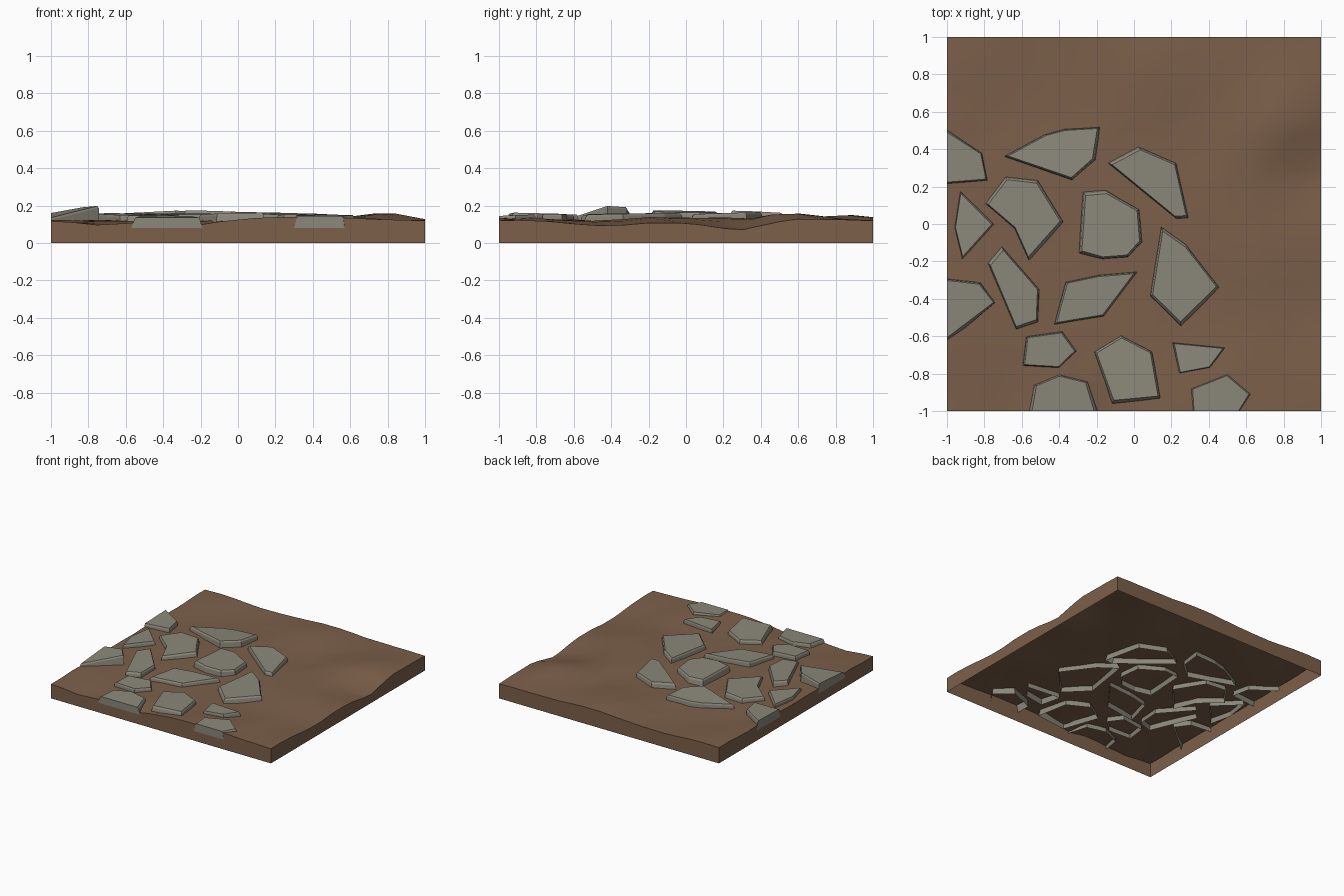
import bpy, bmesh, math, random

if "Cube" in bpy.data.objects:
    bpy.data.objects.remove(bpy.data.objects["Cube"])

random.seed(4)


def material(name, rgb):
    m = bpy.data.materials.new(name)
    m.diffuse_color = (*rgb, 1)
    m.use_nodes = True
    m.node_tree.nodes["Principled BSDF"].inputs["Base Color"].default_value = m.diffuse_color
    return m


SOIL = material("soil_brown", (0.2, 0.115, 0.068))
ROCK = material("stone_grey", (0.26, 0.245, 0.195))


def add_object(name, bm, mat):
    me = bpy.data.meshes.new(name)
    bm.to_mesh(me)
    bm.free()
    me.materials.append(mat)
    ob = bpy.data.objects.new(name, me)
    bpy.context.collection.objects.link(ob)
    return ob


# soil height: gentle mounds and hollows (x, y, height, radius)
BUMPS = [(0.8, 0.54, 0.05, 0.22), (1.0, 0.3, -0.055, 0.25), (1.0, -0.4, -0.03, 0.25),
         (0.35, -1.0, 0.018, 0.35), (-0.7, -0.95, -0.025, 0.2), (-0.2, -1.0, -0.025, 0.1),
         (0.15, 0.85, 0.03, 0.25), (-0.45, 0.75, -0.015, 0.25), (-0.85, 0.9, 0.015, 0.2),
         (0.45, 0.1, 0.015, 0.25), (0.4, -0.5, -0.015, 0.2), (0.65, -0.2, 0.015, 0.2)]


def height(x, y):
    return 0.121 + sum(h * math.exp(-((x - a) ** 2 + (y - b) ** 2) / r ** 2)
                       for a, b, h, r in BUMPS)


# soil block: top grid with walls, open underneath
N = 15
bm = bmesh.new()
grid = []
for j in range(N + 1):
    row = []
    for i in range(N + 1):
        x, y = 2 * i / N - 1, 2 * j / N - 1
        if 0 < i < N:
            x += random.uniform(-0.03, 0.03)
        if 0 < j < N:
            y += random.uniform(-0.03, 0.03)
        row.append(bm.verts.new((x, y, height(x, y) + random.uniform(-0.003, 0.003))))
    grid.append(row)
for j in range(N):
    for i in range(N):
        a, b, c, d = grid[j][i], grid[j][i + 1], grid[j + 1][i + 1], grid[j + 1][i]
        bm.faces.new((a, b, c))
        bm.faces.new((a, c, d))
rim = (grid[0][:-1] + [r[-1] for r in grid[:-1]]
       + grid[-1][:0:-1] + [r[0] for r in grid[:0:-1]])
foot = [bm.verts.new((v.co.x, v.co.y, 0)) for v in rim]
for k in range(len(rim)):
    n = (k + 1) % len(rim)
    bm.faces.new((rim[n], rim[k], foot[k], foot[n]))
soil = add_object("soil_block", bm, SOIL)
bpy.context.view_layer.objects.active = soil
soil.select_set(True)
bpy.ops.object.shade_smooth_by_angle(angle=math.radians(35))
soil.select_set(False)


# paving stone: skirt sunk in the soil, chamfer, tilted flat top; border sides stay vertical
def stone(name, z, tilt, pts):
    n = len(pts)
    area = sum(pts[k][0] * pts[(k + 1) % n][1] - pts[(k + 1) % n][0] * pts[k][1] for k in range(n))
    if area < 0:
        pts = pts[::-1]
    cx, cy = sum(p[0] for p in pts) / n, sum(p[1] for p in pts) / n
    bm = bmesh.new()
    rings = []
    jit = [random.uniform(-0.03, 0.03) for _ in pts]
    for scale, drop in ((1.0, None), (0.94, 0.012), (0.89, 0.0)):
        ring = []
        for (x, y), q in zip(pts, jit):
            s = scale if drop is None else scale + q
            px = -1.001 if x <= -1 else cx + (x - cx) * s
            py = -1.001 if y <= -1 else cy + (y - cy) * s
            pz = 0.08 if drop is None else z + tilt[0] * (px - cx) + tilt[1] * (py - cy) - drop
            ring.append(bm.verts.new((px, py, pz)))
        rings.append(ring)
    for lo, hi in zip(rings, rings[1:]):
        for k in range(n):
            m = (k + 1) % n
            bm.faces.new((lo[k], lo[m], hi[m], hi[k]))
    bm.faces.new(rings[-1])
    add_object(name, bm, ROCK)


stone("stone_edge_back", 0.155, (0.03, 0.03), [(-1, .51), (-.81, .38), (-.78, .23), (-1, .21)])
stone("stone_back_middle", 0.162, (0.03, -0.06),
      [(-.7, .36), (-.48, .48), (-.37, .51), (-.18, .52), (-.2, .34), (-.33, .23)])
stone("stone_back_right", 0.16, (0.0, 0.03),
      [(-.15, .33), (.02, .42), (.23, .33), (.3, .02), (.23, .02)])
stone("stone_left_centre", 0.155, (0.02, 0.02),
      [(-.8, .11), (-.69, .26), (-.51, .24), (-.37, .01), (-.56, -.21), (-.64, -.03)])
stone("stone_centre", 0.168, (-0.03, -0.02),
      [(-.28, .18), (-.15, .19), (.03, .08), (.05, -.1), (-.03, -.18), (-.17, -.19), (-.3, -.16)])
stone("stone_left_sliver", 0.15, (0.03, 0), [(-.93, .18), (-.74, 0), (-.92, -.2), (-.96, -.02)])
stone("stone_left_lower", 0.155, (0.02, 0.03),
      [(-.71, -.11), (-.5, -.35), (-.51, -.53), (-.63, -.57), (-.79, -.2)])
stone("stone_centre_lower", 0.155, (-0.02, 0.03),
      [(-.37, -.31), (-.19, -.27), (.03, -.25), (-.16, -.5), (-.43, -.54)])
stone("stone_right", 0.157, (0.0, 0.02),
      [(.14, 0), (.28, -.1), (.46, -.34), (.25, -.56), (.08, -.39)])
stone("stone_edge_front", 0.172, (0.19, 0.08), [(-1, -.29), (-.82, -.31), (-.74, -.42), (-1, -.64)])
stone("stone_front_small", 0.15, (0.0, 0.03),
      [(-.58, -.6), (-.38, -.57), (-.3, -.68), (-.4, -.77), (-.6, -.76)])
stone("stone_front_middle", 0.156, (0.02, -0.02),
      [(-.22, -.68), (-.07, -.59), (.1, -.68), (.15, -.94), (-.12, -.97)])
stone("stone_front_right", 0.153, (0.02, 0), [(.2, -.63), (.49, -.66), (.41, -.77), (.24, -.8)])
stone("stone_border_left", 0.142, (0, 0.05),
      [(-.54, -.86), (-.4, -.8), (-.24, -.84), (-.19, -1), (-.57, -1)])
stone("stone_border_right", 0.148, (0.0, 0.04),
      [(.3, -.88), (.5, -.8), (.63, -.91), (.57, -1), (.3, -1)])
